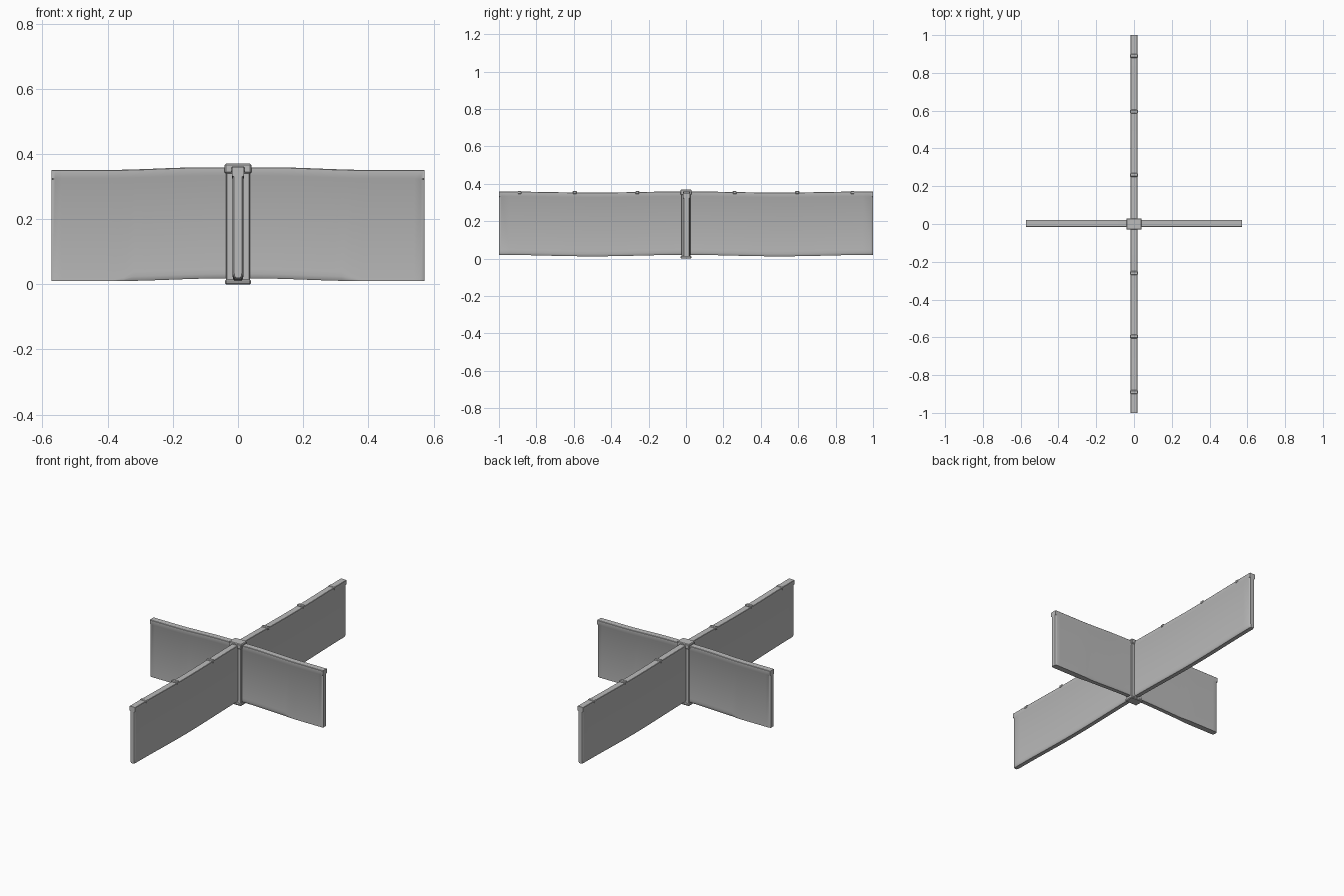
import bpy, bmesh, math

if "Cube" in bpy.data.objects:
    bpy.data.objects.remove(bpy.data.objects["Cube"])

stone = bpy.data.materials.new("plain grey")
stone.diffuse_color = (0.5, 0.5, 0.5, 1)
stone.use_nodes = True
stone.node_tree.nodes["Principled BSDF"].inputs["Base Color"].default_value = stone.diffuse_color


def finish(bm, name, angle=30):
    bmesh.ops.recalc_face_normals(bm, faces=bm.faces)
    me = bpy.data.meshes.new(name)
    bm.to_mesh(me)
    bm.free()
    ob = bpy.data.objects.new(name, me)
    bpy.context.collection.objects.link(ob)
    me.materials.append(stone)
    bpy.ops.object.select_all(action='DESELECT')
    ob.select_set(True)
    bpy.context.view_layer.objects.active = ob
    bpy.ops.object.shade_smooth_by_angle(angle=math.radians(angle))
    return ob


def box(name, size, centre, bevel=0.003):
    bm = bmesh.new()
    bmesh.ops.create_cube(bm, size=1)
    for v in bm.verts:
        v.co = [c + a * s for a, s, c in zip(v.co, size, centre)]
    bmesh.ops.bevel(bm, geom=bm.edges[:], offset=bevel, segments=1, affect='EDGES')
    return finish(bm, name)


def smooth(a, b, v):
    t = min(max((v - a) / (b - a), 0), 1)
    return t * t * (3 - 2 * t)


def wall(name, half, along_y, top, bottom, rounding, shift=0.0):
    """Loft a capped panel section along the wall, following top and bottom curves."""
    n = 36
    stations = [-half + 2 * half * i / n for i in range(n + 1)]
    stations += [s * (half - d) for s in (-1, 1) for d in (0.004, 0.012)]
    bm = bmesh.new()
    rings = []
    for s in sorted(stations):
        zt, zb, r = top(s), bottom(s), rounding(s)
        end = max(0, 1 - (half - abs(s)) / 0.012)
        w = 0.0175 - 0.005 * end * end
        side = [(0.017, zt), (0.019, zt - 0.002), (0.019, zt - 0.026), (w, zt - 0.029)]
        side += [(w, zb + r * 2.5)]
        side += [(w - r * 0.5 * (1 - math.cos(a)), zb + r * 2.5 * (1 - math.sin(a)))
                 for a in (math.pi / 6, math.pi / 3, math.pi / 2)]
        section = side + [(-t, z) for t, z in reversed(side)]
        rings.append([bm.verts.new((t, s, z) if along_y else (s, t + shift, z))
                      for t, z in section])
    for a, b in zip(rings, rings[1:]):
        for i in range(len(a)):
            j = (i + 1) % len(a)
            bm.faces.new((a[i], a[j], b[j], b[i]))
    bm.faces.new(rings[0])
    bm.faces.new(rings[-1])
    return finish(bm, name, 35)


# long wall, gently sagging along each half
def sag(s):
    return math.sin(math.pi * min(abs(s), 1)) ** 2


wall("long_wall", 1.0, True,
     lambda s: 0.359 - 0.006 * sag(s),
     lambda s: 0.020 - 0.008 * sag(s),
     lambda s: 0.011)

# short wall, rising slightly towards the post
wall("short_wall", 0.573, False,
     lambda s: 0.359 - 0.008 * smooth(0.1, 0.4, abs(s)),
     lambda s: 0.018 - 0.008 * smooth(0.05, 0.37, abs(s)),
     lambda s: 0.011 - 0.010 * smooth(0.32, 0.37, abs(s)), 0.003)

# central post with its collar and foot
box("post", (0.074, 0.050, 0.345), (0, 0, 0.1775))
box("post_collar", (0.082, 0.060, 0.030), (0, 0, 0.355), 0.004)
box("post_foot", (0.080, 0.058, 0.014), (0, 0, 0.007), 0.004)

# small raised straps over the top of the long wall
for side in (-1, 1):
    for y in (0.26, 0.595, 0.89):
        box("cap_strap", (0.043, 0.022, 0.018), (0, side * y, 0.3525), 0.004)
